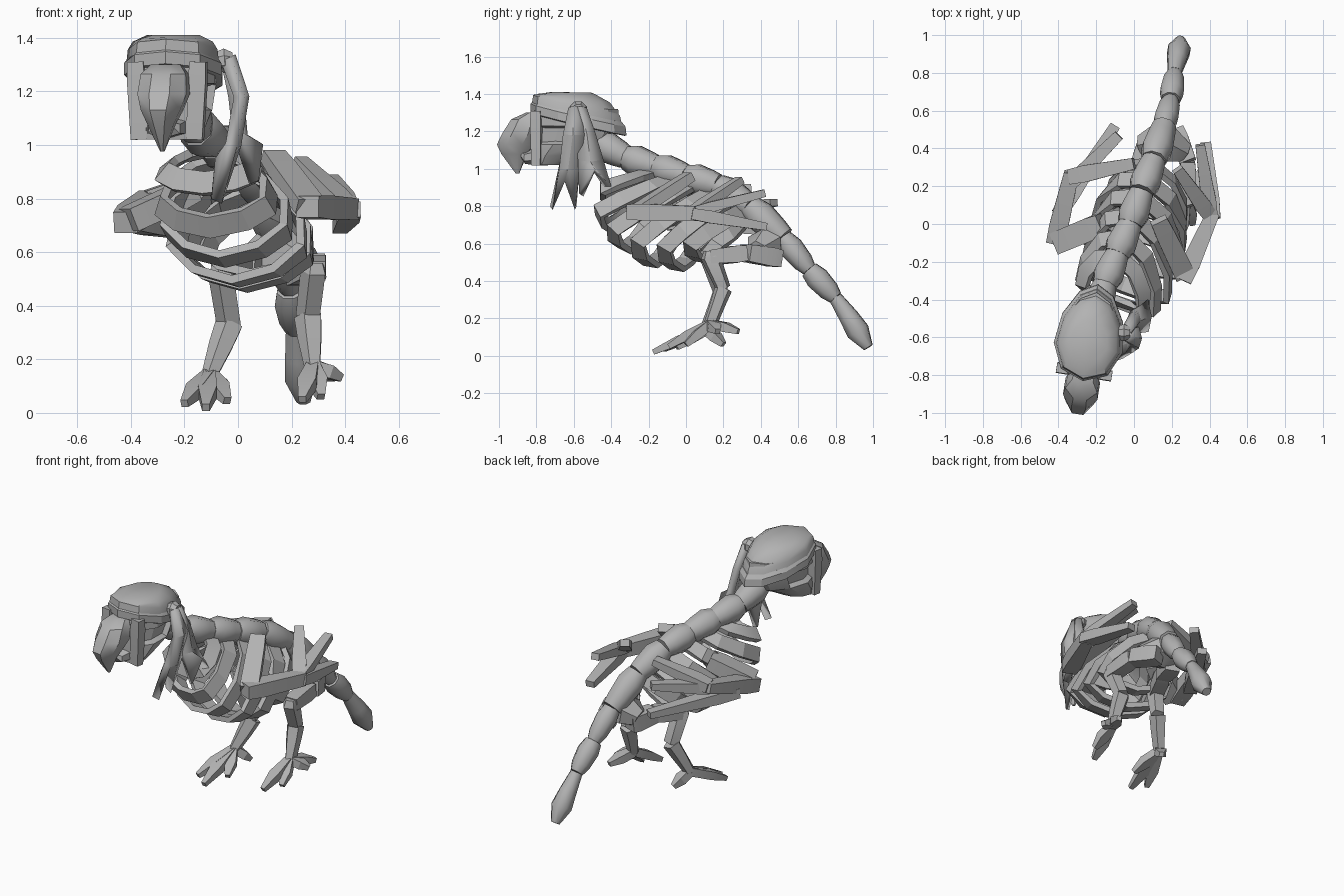
import bpy, bmesh, math
from mathutils import Vector as V, Matrix

if "Cube" in bpy.data.objects:
    bpy.data.objects.remove(bpy.data.objects["Cube"])

mat = bpy.data.materials.new("bone grey")
mat.diffuse_color = (0.45, 0.45, 0.45, 1)
mat.use_nodes = True
mat.node_tree.nodes["Principled BSDF"].inputs["Base Color"].default_value = mat.diffuse_color


def finish(name, bm, angle=28):
    bmesh.ops.recalc_face_normals(bm, faces=bm.faces[:])
    me = bpy.data.meshes.new(name)
    bm.to_mesh(me)
    bm.free()
    ob = bpy.data.objects.new(name, me)
    bpy.context.collection.objects.link(ob)
    me.materials.append(mat)
    bpy.ops.object.select_all(action='DESELECT')
    bpy.context.view_layer.objects.active = ob
    ob.select_set(True)
    bpy.ops.object.shade_smooth_by_angle(angle=math.radians(angle))
    return ob


def loft(rings, closed=False):
    """Bridge rings of points; cap the ends unless the loop is closed."""
    bm = bmesh.new()
    vs = [[bm.verts.new(p) for p in r] for r in rings]
    n = len(vs[0])
    for i in range(len(vs) if closed else len(vs) - 1):
        a, b = vs[i], vs[(i + 1) % len(vs)]
        for k in range(n):
            bm.faces.new((a[k], a[(k + 1) % n], b[(k + 1) % n], b[k]))
    if not closed:
        bm.faces.new(vs[0])
        bm.faces.new(vs[-1])
    return bm


def tube(name, pts, sizes, n=4, ref=(0, 0, 1), angle=28):
    """Faceted limb through points; each size is (half width, half height)."""
    pts = [V(p) for p in pts]
    k = 1 / math.cos(math.pi / n)
    rings = []
    for i, p in enumerate(pts):
        d = (pts[min(i + 1, len(pts) - 1)] - pts[max(i - 1, 0)]).normalized()
        s = d.cross(V(ref)).normalized()
        u = s.cross(d)
        w, h = sizes[i]
        ang = [2 * math.pi * (j + .5) / n for j in range(n)]
        rings.append([p + s * w * k * math.cos(a) + u * h * k * math.sin(a) for a in ang])
    return finish(name, loft(rings), angle)


def bone(name, a, b, s0, s1):
    """Straight bone, a little thicker towards its root."""
    a, b = V(a), V(b)
    mid = a.lerp(b, .25)
    big = (s0[0] * 1.12, s0[1] * 1.12)
    return tube(name, [a, mid, b], [s0, big, s1])


# Spine and tail: one flared vertebra between each pair of joints
joints = [(-.20, -.47, 1.14), (-.155, -.32, 1.06), (-.09, -.16, 1.01), (-.02, 0, .96),
          (.04, .17, .91), (.105, .34, .80), (.16, .52, .63), (.195, .66, .46), (.215, .80, .31)]
for i in range(len(joints) - 1):
    a, b = V(joints[i]), V(joints[i + 1])
    r = .08 if i < 6 else .062
    e = .75 if i < 6 else .6
    tube(f"vertebra_{i + 1}", [a, a.lerp(b, .3), a.lerp(b, .75), b],
         [(r * .78, r * .78), (r, r), (r * .87, r * .87), (r * e, r * e)], 8, angle=50)
tube("tail_tip", [(.215, .80, .31), (.228, .87, .21), (.238, .92, .13), (.245, .975, .045)],
     [(.035, .035), (.05, .05), (.06, .06), (.026, .026)], 8, angle=50)

# Ribs: slanted faceted hoops, each (top y, top z, bottom y, bottom z, half width, bottom x)
side = V((.94, -.35, 0))
hoops = [(-.17, 1.0, -.41, .86, .18, -.13), (-.06, .97, -.42, .69, .225, -.11),
         (.05, .94, -.33, .56, .25, -.06), (.15, .90, -.19, .475, .265, -.01),
         (.24, .85, -.05, .455, .255, .02), (.33, .79, .08, .50, .22, .06)]
half = [(0, 0, 0), (.6, .15, .18), (.95, .45, .45), (1, .72, .7), (.62, .93, .9)]
loop = half + [(0, 1, 1)] + [(-w, ty, tz) for w, ty, tz in reversed(half[1:])]
chest_a, chest_b = V((-.1, -.2, .79)), V((.06, .2, .72))
for i, (y0, z0, y1, z1, hw, x1) in enumerate(hoops):
    top = V((-.02 + .37 * y0, y0, z0))
    bot = V((x1, y1, z1))
    path = []
    for w, ty, tz in loop:
        base = top.lerp(bot, tz)
        swing = top.lerp(bot, min(ty * 1.3, 1))
        path.append(V((base.x, swing.y, base.z)) + side * w * hw)
    # Each band lies flat against the rounded chest
    rings = []
    ab = chest_b - chest_a
    for k, p in enumerate(path):
        tan = (path[(k + 1) % len(path)] - path[k - 1]).normalized()
        f = max(0, min(1, (p - chest_a).dot(ab) / ab.dot(ab)))
        out = p - (chest_a + ab * f)
        out = (out - tan * out.dot(tan)).normalized()
        wide = tan.cross(out) * .043
        q = p - out * .032
        rings.append([p + wide, p - wide, q - wide, q + wide])
    finish(f"rib_{i + 1}", loft(rings, True), 20)

# Head parts are lofted in a turned head frame
head = Matrix.Translation((-.23, -.57, 0)) @ Matrix.Rotation(math.radians(-9), 4, 'Z')


def egg(z, front, back, hw, tilt=0, n=10, taper=.2):
    out = []
    for k in range(n):
        a = 2 * math.pi * (k + .5) / n
        s = math.sin(a)
        y = (front + back) / 2 + (back - front) / 2 * s
        out.append(head @ V((hw * math.cos(a) * (1 - taper * s), y, z + tilt * y)))
    return out


bm = loft([egg(1.02, -.25, -.07, .11), egg(1.07, -.26, .02, .135), egg(1.13, -.26, .15, .15),
           egg(1.23, -.265, .215, .16), egg(1.32, -.25, .21, .16)])
# Recessed eye sockets
bm.normal_update()
inv = head.inverted().to_3x3()
eyes = [f for f in bm.faces if abs((inv @ f.normal).x) > .85 and 1.15 < f.calc_center_median().z < 1.22]
if eyes:
    bmesh.ops.inset_region(bm, faces=eyes, thickness=.015, depth=-.03)
finish("skull", bm)

# Headscarf: domed cap and a protruding band
t = -.24
finish("scarf_cap", loft([egg(1.27, -.26, .235, .175, t), egg(1.335, -.25, .22, .168, t),
                          egg(1.375, -.22, .165, .15, -.12), egg(1.408, -.15, .07, .10, -.02)]), 35)
finish("scarf_band", loft([egg(1.235, -.255, .245, .17, t), egg(1.24, -.265, .255, .182, t),
                           egg(1.285, -.265, .25, .182, t), egg(1.305, -.245, .23, .168, t)]), 30)

# Upper beak: deep hooked wedge stacked downwards
finish("upper_beak", loft([egg(z, f, b, w, 0, 8, 0) for z, f, b, w in (
    (1.30, -.29, -.2, .06), (1.265, -.37, -.19, .092), (1.19, -.42, -.19, .1), (1.13, -.45, -.23, .08),
    (1.08, -.425, -.28, .055), (.975, -.345, -.325, .008))]), 35)
# Cheek plates beside the beak and the lower beak
for s, label in ((-1, "left"), (1, "right")):
    bone(f"cheek_{label}", head @ V((s * .118, -.215, 1.31)), head @ V((s * .105, -.215, 1.02)),
         (.026, .03), (.024, .03))
tube("lower_beak", [head @ V(p) for p in ((0, -.2, 1.07), (0, -.29, 1.06), (0, -.31, 1.08))],
     [(.08, .045), (.06, .03), (.03, .015)], 6)

# Scarf knot and two notched ribbons hanging from it
tube("scarf_knot", [(-.085, -.575, 1.31), (-.05, -.575, 1.315), (-.02, -.575, 1.315)],
     [(.035, .035), (.045, .045), (.03, .03)], 8)


def ribbon(name, rows, drape):
    bm = bmesh.new()
    g = []
    for x, row in zip(drape, rows):
        g.append([bm.verts.new((x + (.015 if k == 1 else 0), y, z)) for k, (y, z) in enumerate(row)])
    for a, b in zip(g, g[1:]):
        for k in range(2):
            bm.faces.new((a[k], a[k + 1], b[k + 1], b[k]))
    ob = finish(name, bm, 20)
    m = ob.modifiers.new("thickness", 'SOLIDIFY')
    m.thickness = .045
    m.offset = 0


ribbon("ribbon_front", [[(-.62, 1.32), (-.595, 1.33), (-.57, 1.32)], [(-.65, 1.18), (-.605, 1.18), (-.55, 1.18)],
                        [(-.68, 1.0), (-.63, 1.0), (-.57, 1.0)], [(-.72, .79), (-.65, .94), (-.59, .79)]],
       (-.045, .005, -.025, -.08))
ribbon("ribbon_back", [[(-.59, 1.32), (-.565, 1.33), (-.54, 1.32)], [(-.575, 1.18), (-.53, 1.18), (-.49, 1.18)],
                       [(-.57, 1.04), (-.51, 1.03), (-.45, 1.04)], [(-.56, .86), (-.49, .99), (-.41, .89)]],
       (-.045, -.015, 0, .06))

# Wings: (name, start, end, start size, end size)
wings = [
    ("right_upper_wing", (.13, .02, .96), (.27, -.27, .77), (.045, .025), (.055, .03)),
    ("right_forearm", (.26, -.30, .77), (.42, .06, .76), (.045, .04), (.035, .04)),
    ("right_feather_1", (.42, .03, .76), (.38, .43, .69), (.038, .03), (.028, .02)),
    ("right_feather_2", (.405, .04, .77), (.23, .29, .94), (.038, .025), (.028, .02)),
    ("right_feather_3", (.41, .03, .77), (.35, .42, .87), (.035, .025), (.025, .02)),
    ("left_upper_wing", (-.17, .0, .83), (-.41, -.1, .72), (.055, .04), (.06, .045)),
    ("left_forearm", (-.42, -.1, .71), (-.33, .27, .80), (.045, .04), (.04, .03)),
    ("left_feather_1", (-.35, .20, .78), (-.08, .47, .82), (.035, .03), (.028, .02)),
    ("left_feather_2", (-.34, .25, .80), (.0, .32, .90), (.04, .03), (.03, .02)),
    ("left_feather_3", (-.40, .05, .71), (-.10, .52, .66), (.04, .03), (.028, .02)),
]
for w in wings:
    bone(*w)

# Pelvis across the tail root
tube("pelvis", [(.04, .42, .56), (.10, .43, .59), (.19, .42, .59), (.27, .38, .56)],
     [(.05, .05), (.09, .08), (.09, .08), (.05, .05)], 6)

# Legs: thigh, shin and ankle bones, then toes
legs = {
    "right": ([(.22, .50, .52), (.285, .33, .55), (.285, .13, .53), (.265, .20, .36), (.28, .13, .17)],
              [(.24, -.09, .05), (.31, .0, .06), (.385, .17, .13), (.35, .28, .13)]),
    "left": ([(.08, .46, .53), (.02, .30, .55), (-.06, .13, .52), (-.03, .19, .33), (-.105, .11, .14)],
             [(-.20, -.12, .035), (-.12, -.175, .02), (-.04, -.05, .045), (-.05, .20, .06)]),
}
for s, (p, toes) in legs.items():
    bone(f"{s}_thigh", p[0], p[1], (.045, .045), (.045, .045))
    bone(f"{s}_knee", p[1], p[2], (.038, .04), (.042, .036))
    tube(f"{s}_shin", [V(p[2]) + V((0, 0, .03)), p[2], p[3]], [(.03, .03), (.042, .045), (.04, .033)],
         5, (0, 1, 0))
    tube(f"{s}_ankle", [p[3], V(p[3]).lerp(V(p[4]), .4), p[4]], [(.045, .04), (.04, .035), (.026, .03)],
         5, (0, 1, 0))
    for i, e in enumerate(toes):
        a, b = V(p[4]), V(e)
        tube(f"{s}_toe_{i + 1}", [a, a.lerp(b, .55) + V((0, 0, .005)), b],
             [(.022, .025), (.035, .025), (.014, .014)], 4)
